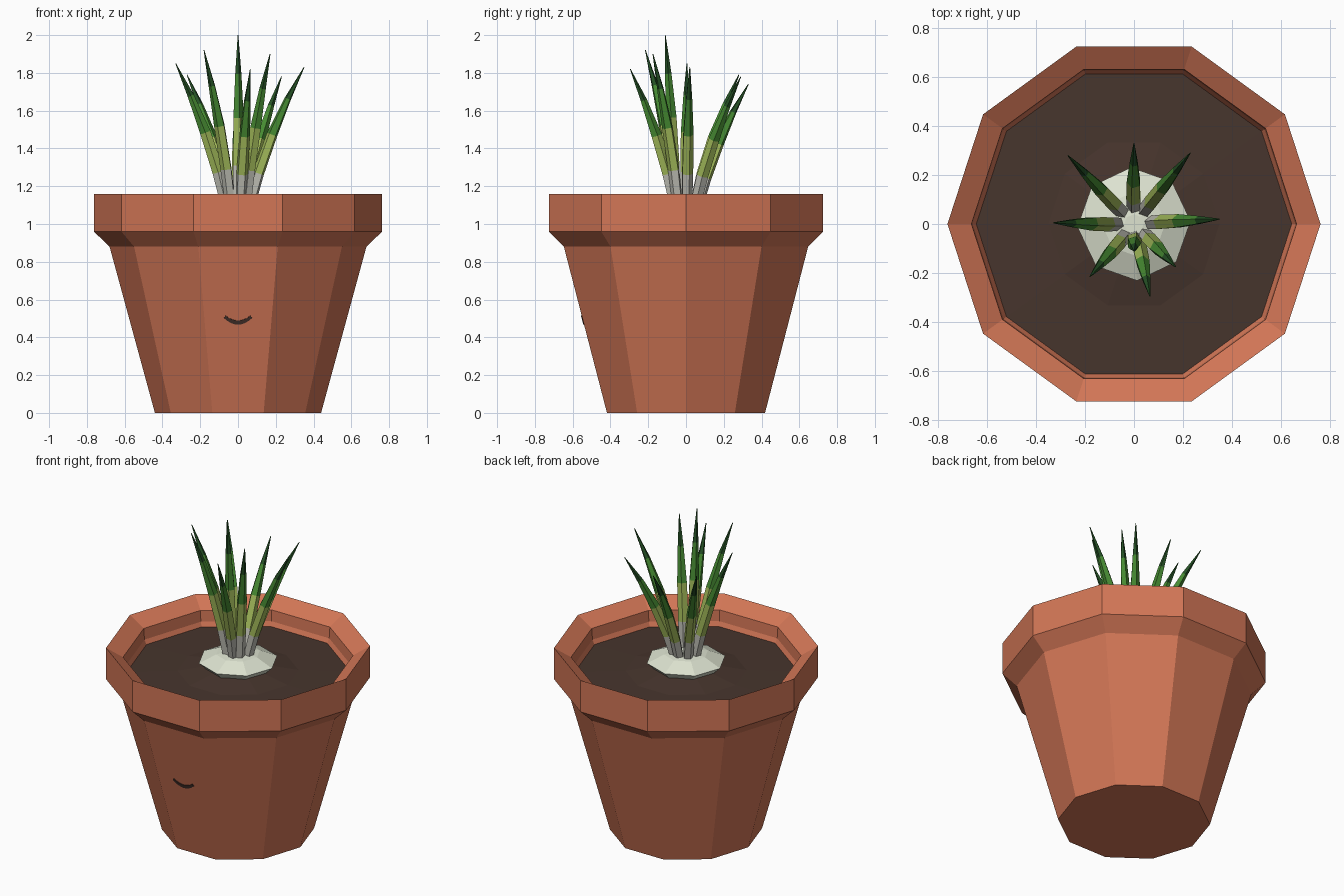
import bpy
import bmesh
from math import cos, sin, pi, radians
from mathutils import Vector

if "Cube" in bpy.data.objects:
    bpy.data.objects.remove(bpy.data.objects["Cube"], do_unlink=True)


def material(name, rgb):
    """Flat colour from 0-255 display values, stored as linear."""
    lin = [((c / 255 + 0.055) / 1.055) ** 2.4 for c in rgb] + [1.0]
    m = bpy.data.materials.new(name)
    m.use_nodes = True
    m.diffuse_color = lin
    m.node_tree.nodes["Principled BSDF"].inputs["Base Color"].default_value = lin
    return m


TERRACOTTA = material("terracotta", (210, 118, 86))
SOIL = material("dark_soil", (71, 53, 45))
MOUTH = material("mouth_brown", (66, 48, 42))
BULB = material("bulb_cream", (221, 227, 208))
STALK = material("stalk_grey", (190, 190, 180))
LIGHT = material("light_green", (162, 186, 90))
MID = material("mid_green", (70, 138, 50))
DARK = material("dark_green", (36, 80, 36))


def finish(name, bm, mats):
    bmesh.ops.recalc_face_normals(bm, faces=bm.faces)
    mesh = bpy.data.meshes.new(name)
    bm.to_mesh(mesh)
    bm.free()
    for m in mats:
        mesh.materials.append(m)
    obj = bpy.data.objects.new(name, mesh)
    bpy.context.collection.objects.link(obj)
    return obj


def skin(bm, rings, bands=None):
    """Bridge consecutive rings of vertices and cap both ends."""
    n = len(rings[0])
    for k, (a, b) in enumerate(zip(rings, rings[1:])):
        for i in range(n):
            j = (i + 1) % n
            f = bm.faces.new((a[i], a[j], b[j], b[i]))
            f.material_index = bands[k] if bands else 0
    bm.faces.new(rings[0])
    cap = bm.faces.new(rings[-1])
    cap.material_index = bands[-1] if bands else 0


def lathe(name, profile, sides, mat, turn=0.0):
    bm = bmesh.new()
    rings = [[bm.verts.new((r * cos(turn + 2 * pi * i / sides),
                            r * sin(turn + 2 * pi * i / sides), z))
              for i in range(sides)] for r, z in profile]
    skin(bm, rings)
    return finish(name, bm, [mat])


# Pot with collar, sloped lip and inner wall
lathe("pot", [(0.44, 0), (0.68, 0.88), (0.763, 0.96), (0.763, 1.16),
              (0.665, 1.10), (0.66, 1.03), (0.64, 0.99)], 10, TERRACOTTA)

# Soil, slightly heaped in the middle
lathe("soil", [(0.63, 0.96), (0.645, 1.003), (0.35, 1.01), (0.18, 1.04)], 10, SOIL)

# Bulb poking out of the soil
lathe("bulb", [(0.17, 1.02), (0.232, 1.08), (0.13, 1.125), (0.04, 1.14)],
      8, BULB, radians(3))

# Smile lying on the sloping front panel
bm = bmesh.new()
slope = 0.24 / 0.88 * cos(pi / 10)


def on_front(x, z):
    return bm.verts.new((x, -0.44 * cos(pi / 10) - slope * z - 0.001, z))


steps = 8
rows = []
for i in range(steps + 1):
    u = 2 * i / steps - 1
    sag = 1 - u * u
    rows.append((on_front(0.066 * u, 0.515 - 0.026 * sag),
                 on_front(0.074 * u, 0.502 - 0.034 * sag)))
for (a, b), (c, d) in zip(rows, rows[1:]):
    bm.faces.new((a, b, d, c))
smile = finish("smile", bm, [MOUTH])
plate = smile.modifiers.new("thickness", "SOLIDIFY")
plate.thickness = 0.006
plate.offset = 0

# Leaves: tip position of each, all fanning out from the bulb
tips = [(0, -0.11, 2.0), (0.35, 0.02, 1.83), (0.23, 0.29, 1.78),
        (0, 0.33, 1.74), (-0.27, 0.28, 1.79), (-0.33, 0.005, 1.85),
        (-0.18, -0.215, 1.92), (0.065, -0.295, 1.82), (0.17, -0.175, 1.90)]
# Fraction along the leaf, radius
sections = [(0, 0.029), (0.26, 0.032), (0.53, 0.030), (0.78, 0.018), (1, 0.002)]
SIDES = 5
BASE_Z = 1.07

for number, tip in enumerate(tips, 1):
    tip = Vector(tip)
    out = Vector((tip.x, tip.y, 0)).normalized()
    reach = Vector((tip.x, tip.y, 0)).length
    side = Vector((-out.y, out.x, 0))
    bm = bmesh.new()
    rings = []
    for t, r in sections:
        lean = 0.055 + (reach - 0.055) * (0.58 * t + 0.42 * t * t)
        centre = out * lean + Vector((0, 0, BASE_Z + (tip.z - BASE_Z) * t))
        along = out * (reach - 0.055) * (0.58 + 0.84 * t)
        along.z = tip.z - BASE_Z
        across = side.cross(along.normalized())
        rings.append([bm.verts.new(centre + r * (side * cos(2 * pi * i / SIDES)
                                                 + across * sin(2 * pi * i / SIDES)))
                      for i in range(SIDES)])
    skin(bm, rings, bands=[0, 1, 2, 3])
    finish(f"leaf_{number}", bm, [STALK, LIGHT, MID, DARK])
